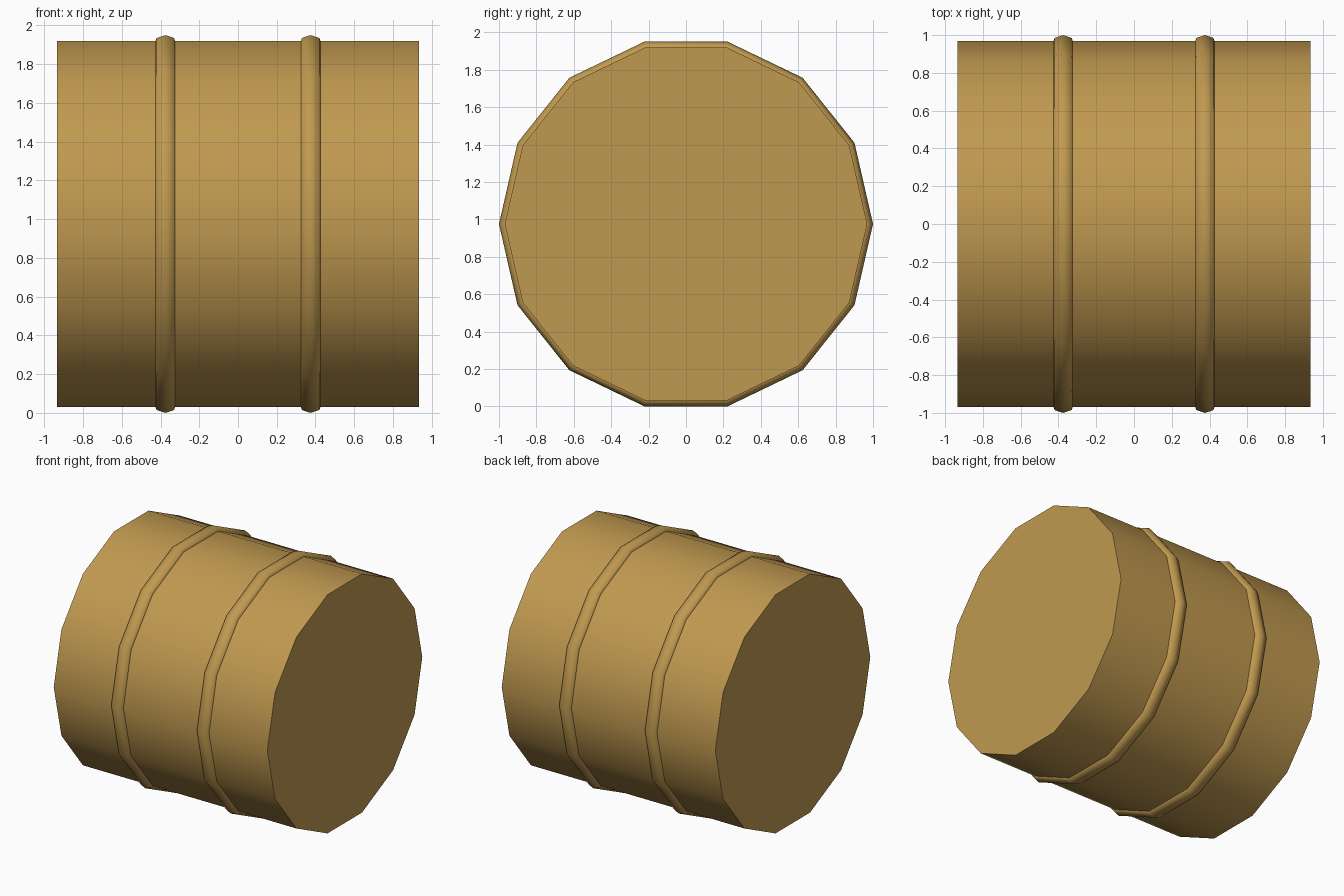
import bpy, bmesh, math

if "Cube" in bpy.data.objects:
    bpy.data.objects.remove(bpy.data.objects["Cube"])

SIDES = 14
CENTRE_Z = 0.975

mat = bpy.data.materials.new("ochre")
mat.diffuse_color = (0.53, 0.32, 0.08, 1)
mat.use_nodes = True
mat.node_tree.nodes["Principled BSDF"].inputs["Base Color"].default_value = mat.diffuse_color


def lathe_x(name, profile, x, closed, smooth_angle):
    """Spin an (x offset, radius) profile around the x axis."""
    bm = bmesh.new()
    rings = []
    for k in range(SIDES):
        a = 2 * math.pi * k / SIDES
        rings.append([bm.verts.new((px, r * math.cos(a), r * math.sin(a)))
                      for px, r in profile])
    n = len(profile)
    for k in range(SIDES):
        p, q = rings[k], rings[(k + 1) % SIDES]
        for i in range(n if closed else n - 1):
            j = (i + 1) % n
            bm.faces.new((p[i], p[j], q[j], q[i]))
    if not closed:
        # flat end caps
        bm.faces.new([r[0] for r in rings])
        bm.faces.new([r[-1] for r in rings])
    bmesh.ops.recalc_face_normals(bm, faces=bm.faces[:])
    mesh = bpy.data.meshes.new(name)
    bm.to_mesh(mesh)
    bm.free()
    ob = bpy.data.objects.new(name, mesh)
    ob.location = (x, 0, CENTRE_Z)
    bpy.context.collection.objects.link(ob)
    mesh.materials.append(mat)
    bpy.ops.object.select_all(action='DESELECT')
    ob.select_set(True)
    bpy.context.view_layer.objects.active = ob
    bpy.ops.object.shade_smooth_by_angle(angle=math.radians(smooth_angle))
    return ob


# Drum body lying along x
lathe_x("drum_body", [(-0.935, 0.969), (0.935, 0.969)], 0, False, 40)

# Two raised hoops with a rounded crown
hoop = [(-0.05, 0.93), (-0.052, 0.965), (-0.045, 0.985), (0, 1.0),
        (0.045, 0.985), (0.052, 0.965), (0.05, 0.93)]
for side, x in (("left", -0.375), ("right", 0.375)):
    lathe_x(side + "_hoop", hoop, x, True, 60)
